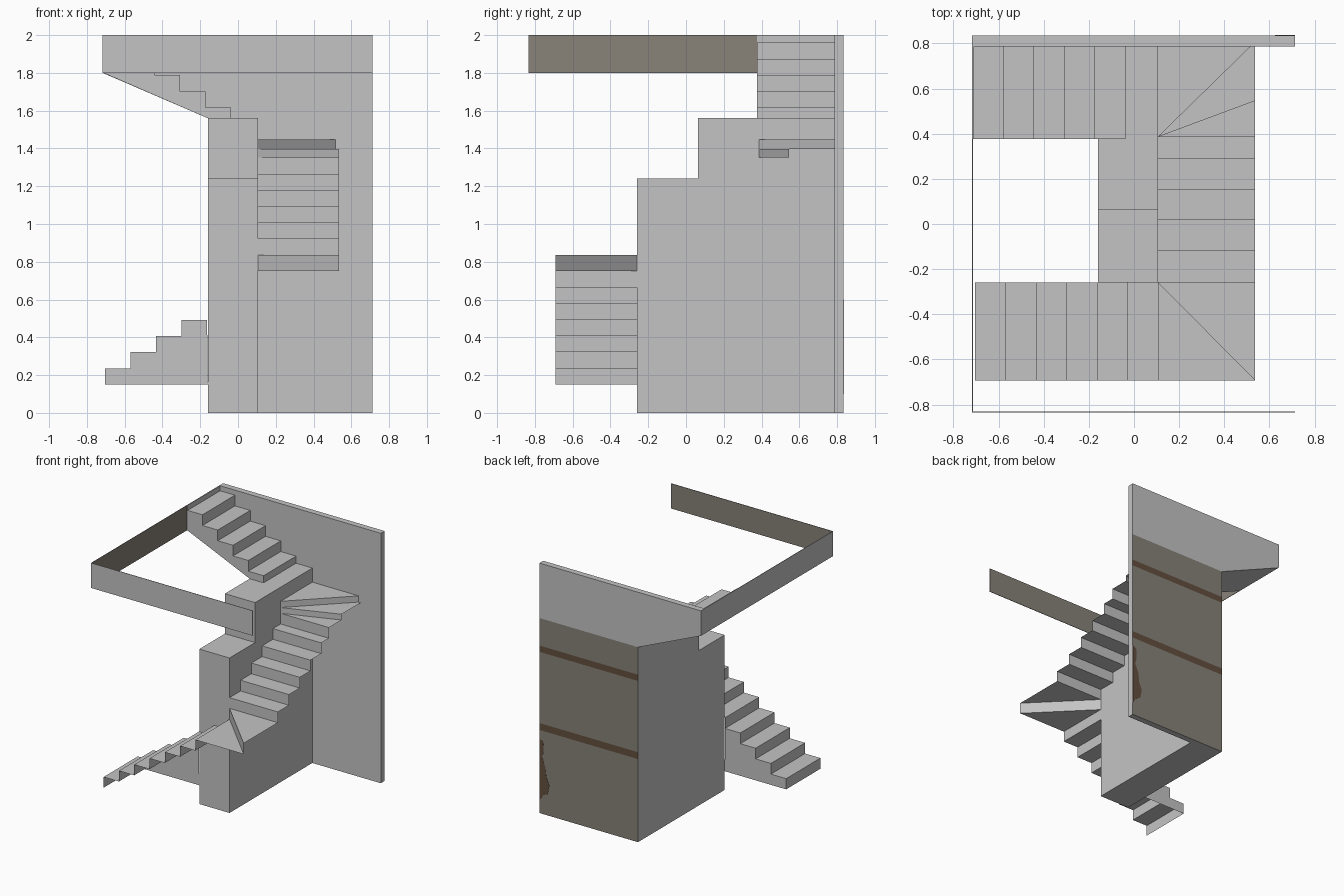
import bpy, bmesh
from mathutils import Vector

if "Cube" in bpy.data.objects:
    bpy.data.objects.remove(bpy.data.objects["Cube"])


def material(name, rgb):
    m = bpy.data.materials.new(name)
    m.diffuse_color = (*rgb, 1)
    m.use_nodes = True
    m.node_tree.nodes["Principled BSDF"].inputs["Base Color"].default_value = m.diffuse_color
    return m


GRAY = material("light_gray", (0.55, 0.55, 0.55))
TAUPE = material("taupe", (0.246, 0.223, 0.191))
BROWN = material("dark_brown", (0.127, 0.08, 0.048))


def finish(bm, name):
    me = bpy.data.meshes.new(name)
    bm.to_mesh(me)
    bm.free()
    for m in (GRAY, TAUPE, BROWN):
        me.materials.append(m)
    ob = bpy.data.objects.new(name, me)
    bpy.context.collection.objects.link(ob)
    return ob


def prism(profile, axis, a, b):
    """Closed 2D profile extruded along x (profile y,z) or y (profile x,z)."""
    bm = bmesh.new()
    pt = (lambda u, v: (a, u, v)) if axis == 'x' else (lambda u, v: (u, a, v))
    f = bm.faces.new([bm.verts.new(pt(u, v)) for u, v in profile])
    move = Vector((b - a, 0, 0)) if axis == 'x' else Vector((0, b - a, 0))
    r = bmesh.ops.extrude_face_region(bm, geom=[f])
    bmesh.ops.translate(bm, vec=move, verts=[v for v in r['geom'] if isinstance(v, bmesh.types.BMVert)])
    bmesh.ops.recalc_face_normals(bm, faces=bm.faces)
    return bm


def poly(bm, pts):
    return bm.faces.new([bm.verts.new(p) for p in pts])


def riser(bm, p, q, z0, z1):
    """Vertical sheet from p to q (front on the right-hand side of p to q)."""
    poly(bm, [(*p, z0), (*q, z0), (*q, z1), (*p, z1)])


def tread(bm, pts, z):
    f = poly(bm, [(x, y, z) for x, y in pts])
    f.normal_update()
    if f.normal.z < 0:
        f.normal_flip()


# Main dimensions
XL, XR, YF, YB = -0.717, 0.713, -0.833, 0.835
WY = 0.787                      # inner face of back wall
BX0, BX1, BY = -0.16, 0.107, -0.26
SX, SY = 0.535, -0.692          # outer edges of the flights
RISE = 0.0857

# Back wall: rear face is taupe below the slope, with two dark bands
bm = prism([(BX0, 0), (XR, 0), (XR, 2), (XL, 2), (XL, 1.8), (BX0, 1.56)], 'y', WY, YB)
for z in (0.665, 0.72, 1.29, 1.34, 1.56):
    bmesh.ops.bisect_plane(bm, geom=bm.verts[:] + bm.edges[:] + bm.faces[:], dist=1e-5,
                           plane_co=(0, 0, z), plane_no=(0, 0, 1))
bm.normal_update()
for f in bm.faces:
    z = f.calc_center_median().z
    if f.normal.y > 0.9 and z < 1.56:
        f.material_index = 2 if 0.665 < z < 0.72 or 1.29 < z < 1.34 else 1
finish(bm, "back_wall")

# Stain plate on the rear of the wall
bm = prism([(XR, 0.60), (0.68, 0.58), (0.675, 0.50), (0.69, 0.45), (0.66, 0.38), (0.65, 0.30),
            (0.625, 0.24), (0.64, 0.17), (0.68, 0.15), (XR, 0.10)], 'y', YB - 0.001, YB + 0.001)
for f in bm.faces:
    f.material_index = 2
finish(bm, "wall_stain")

# Stepped core block
finish(prism([(BY, 0), (BY, 1.24), (0.063, 1.24), (0.063, 1.56), (WY, 1.56), (WY, 0)],
             'x', BX0, BX1), "core_block")

# Lower flight: open zigzag of risers and treads
bm = bmesh.new()
x0, z0 = -0.705, 0.15
run = (BX1 - x0) / 6
for i in range(7):
    x, z = x0 + i * run, z0 + i * RISE
    riser(bm, (x, BY), (x, SY), z, z + RISE)
    if i < 6:
        tread(bm, [(x, SY), (x + run, SY), (x + run, BY), (x, BY)], z + RISE)
finish(bm, "lower_flight")

# Side panel below the lower flight
bm = bmesh.new()
side = [(x0, z0)]
for i in range(4):
    z = z0 + (i + 1) * RISE
    side += [(x0 + i * run, z), (min(x0 + (i + 1) * run, BX0), z)]
side += [(BX0, z0)]
f = poly(bm, [(x, BY, z) for x, z in side])
f.normal_update()
if f.normal.y < 0:
    f.normal_flip()
finish(bm, "lower_side_panel")

# Lower winder: two triangular treads
bm = bmesh.new()
inner, corner = (BX1, BY), (SX, SY)
tread(bm, [inner, (BX1, SY), corner], 0.75)
riser(bm, inner, corner, 0.75, 0.837)
tread(bm, [inner, corner, (SX, BY)], 0.837)
finish(bm, "lower_winder")

# Middle flight
bm = bmesh.new()
ys = [BY, -0.12, 0.017, 0.152, 0.289, 0.386]
for i, y in enumerate(ys):
    z = 0.837 + i * RISE
    riser(bm, (BX1, y), (SX, y), z, z + RISE)
    if i < 5:
        tread(bm, [(BX1, y), (SX, y), (SX, ys[i + 1]), (BX1, ys[i + 1])], z + RISE)
finish(bm, "middle_flight")

# Upper winder: fan of three treads
bm = bmesh.new()
c, e1, e2 = (BX1, 0.386), (SX, 0.545), (0.517, WY)
tread(bm, [c, (SX, 0.386), e1], 1.351)
riser(bm, c, e1, 1.351, 1.397)
tread(bm, [c, e1, (SX, WY), e2], 1.397)
riser(bm, c, e2, 1.397, 1.447)
tread(bm, [c, e2, (BX1, WY)], 1.447)
finish(bm, "upper_winder")

# Upper flight: solid with a sloped underside
prof = [(-0.037, 1.56)]
urun = (0.713 - 0.037) / 5
for i in range(5):
    z = 1.617 + i * RISE
    prof += [(-0.037 - i * urun, z), (-0.037 - (i + 1) * urun + (0.004 if i == 4 else 0), z)]
prof += [(-0.709, 2), (-0.713, 2), (-0.713, 1.8), (BX0, 1.56)]
finish(prism(prof, 'y', 0.376, WY), "upper_flight")

# Edge fascias: gray outside, taupe inside
bm = prism([(YF, 1.8), (WY, 1.8), (WY, 2), (YF, 2)], 'x', XL, XL + 0.004)
for f in bm.faces:
    f.material_index = int(f.normal.x > 0.5)
finish(bm, "left_fascia")
bm = prism([(XL, 1.8), (XR, 1.8), (XR, 2), (XL, 2)], 'y', YF - 0.002, YF + 0.002)
for f in bm.faces:
    f.material_index = int(f.normal.y > 0.5)
finish(bm, "front_fascia")
